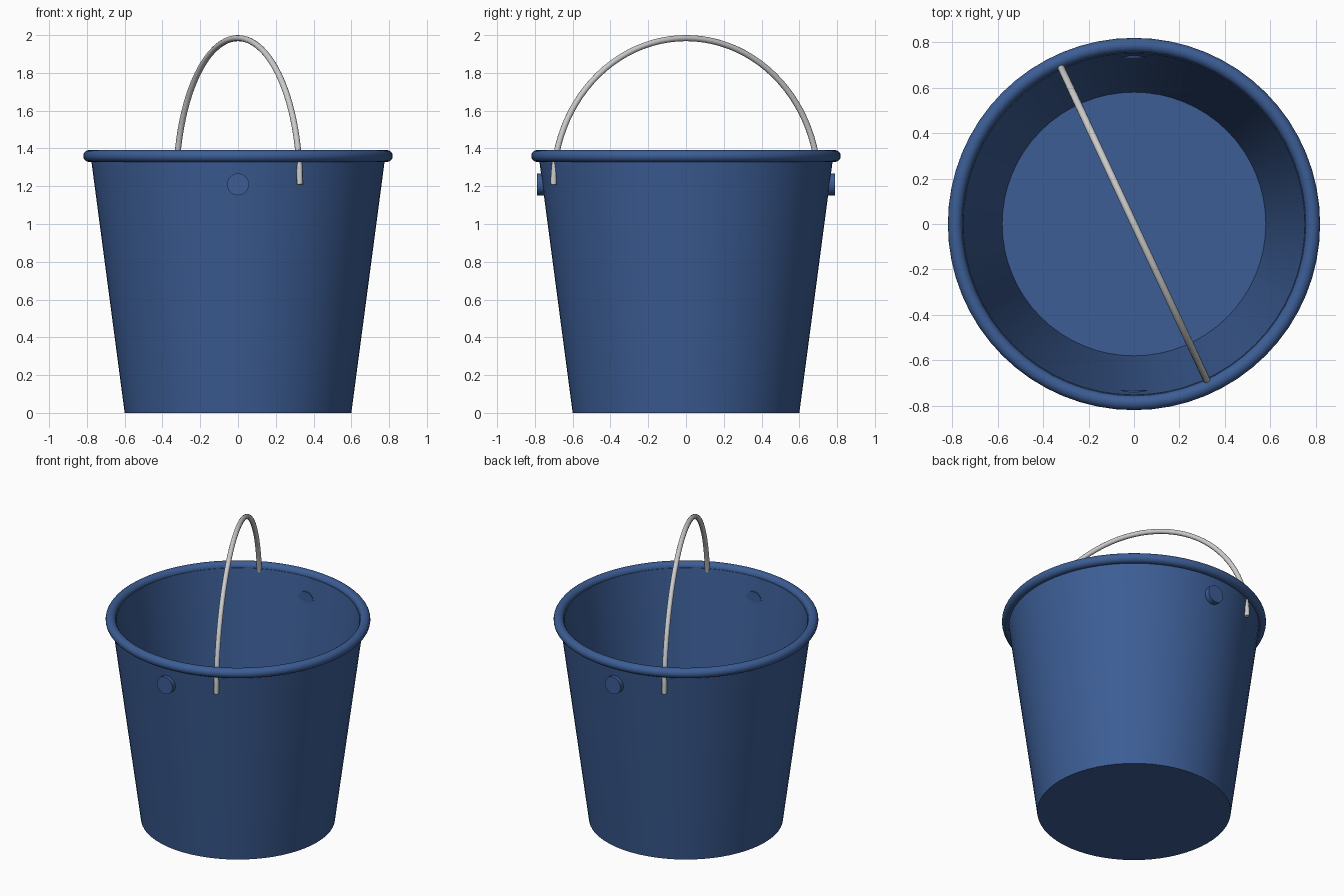
import bpy, bmesh, math

if "Cube" in bpy.data.objects:
    bpy.data.objects.remove(bpy.data.objects["Cube"])

blue = bpy.data.materials.new("bucket_blue")
blue.diffuse_color = (0.045, 0.11, 0.30, 1)
blue.use_nodes = True
blue.node_tree.nodes["Principled BSDF"].inputs["Base Color"].default_value = blue.diffuse_color


def finish(obj, name, material=None):
    obj.name = obj.data.name = name
    if material:
        obj.data.materials.append(material)
    bpy.ops.object.select_all(action='DESELECT')
    obj.select_set(True)
    bpy.context.view_layer.objects.active = obj
    bpy.ops.object.shade_smooth_by_angle(angle=math.radians(35))
    return obj


def lathe(name, profile, steps, material):
    """Revolve an (r, z) profile that starts and ends on the axis."""
    bm = bmesh.new()
    verts = [bm.verts.new((r, 0, z)) for r, z in profile]
    edges = [bm.edges.new(pair) for pair in zip(verts, verts[1:])]
    bmesh.ops.spin(bm, geom=verts + edges, cent=(0, 0, 0), axis=(0, 0, 1),
                   angle=math.tau, steps=steps, use_duplicate=False)
    bmesh.ops.remove_doubles(bm, verts=bm.verts, dist=1e-5)
    bmesh.ops.recalc_face_normals(bm, faces=bm.faces)
    mesh = bpy.data.meshes.new(name)
    bm.to_mesh(mesh)
    bm.free()
    obj = bpy.data.objects.new(name, mesh)
    bpy.context.collection.objects.link(obj)
    return finish(obj, name, material)


# Tapered, thick-walled bucket
lathe("bucket_body", [(0, 0), (0.60, 0), (0.78, 1.36), (0.752, 1.36),
                      (0.58, 0.04), (0, 0.04)], 64, blue)

# Rolled rim
bpy.ops.mesh.primitive_torus_add(major_radius=0.787, minor_radius=0.032,
                                 major_segments=64, minor_segments=16,
                                 location=(0, 0, 1.36))
finish(bpy.context.object, "rim", blue)

# Handle lugs on front and back
for side, name in ((-1, "front_lug"), (1, "back_lug")):
    bpy.ops.mesh.primitive_cylinder_add(vertices=32, radius=0.058, depth=0.06,
                                        location=(0, side * 0.76, 1.21),
                                        rotation=(math.pi / 2, 0, 0))
    finish(bpy.context.object, name, blue)

# Half-circle wire handle, turned 25 degrees from the lug line
radius, turn, steps = 0.774, math.radians(-65), 48
curve = bpy.data.curves.new("handle", 'CURVE')
curve.dimensions = '3D'
curve.bevel_depth = 0.016
curve.bevel_resolution = 4
curve.use_fill_caps = True
path = curve.splines.new('POLY')
path.points.add(steps)
for i, point in enumerate(path.points):
    a = math.pi * i / steps
    r = radius * math.cos(a)
    point.co = (r * math.cos(turn), r * math.sin(turn),
                1.21 + radius * math.sin(a), 1)
handle = bpy.data.objects.new("handle", curve)
bpy.context.collection.objects.link(handle)
bpy.ops.object.select_all(action='DESELECT')
handle.select_set(True)
bpy.context.view_layer.objects.active = handle
bpy.ops.object.convert(target='MESH')
finish(bpy.context.object, "handle")
